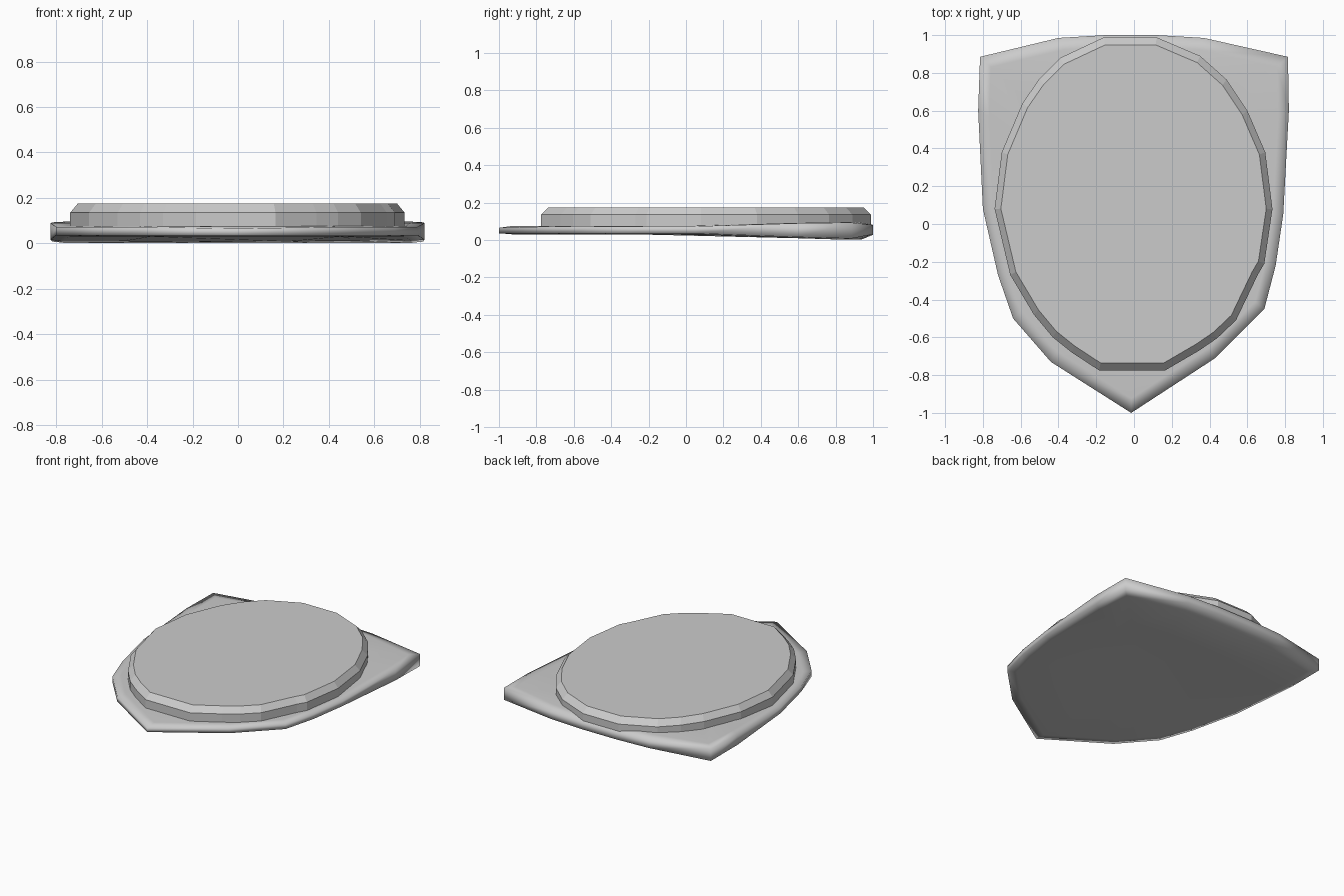
import bpy, bmesh

if "Cube" in bpy.data.objects:
    bpy.data.objects.remove(bpy.data.objects["Cube"])


def loft(name, rings, smooth):
    """Skin stacked rings (bottom to top) and cap both ends."""
    bm = bmesh.new()
    loops = [[bm.verts.new(p) for p in ring] for ring in rings]
    n = len(loops[0])
    for lo, hi in zip(loops, loops[1:]):
        for i in range(n):
            j = (i + 1) % n
            bm.faces.new((lo[i], lo[j], hi[j], hi[i]))
    bm.faces.new(loops[0][::-1])
    bm.faces.new(loops[-1])
    bmesh.ops.recalc_face_normals(bm, faces=bm.faces[:])
    for f in bm.faces:
        f.smooth = smooth
    me = bpy.data.meshes.new(name)
    bm.to_mesh(me)
    bm.free()
    ob = bpy.data.objects.new(name, me)
    bpy.context.collection.objects.link(ob)
    return ob


def step(a, b, v):
    t = min(1, max(0, (v - a) / (b - a)))
    return t * t * (3 - 2 * t)


def scaled(points, s, cy):
    return [(x * s, cy + (y - cy) * s) for x, y in points]


# Shield plate: thicker toward the back corners, thin at the front tip
shield = [(-0.015, -1), (0.43, -0.71), (0.69, -0.45), (0.75, -0.22),
          (0.79, 0.05), (0.82, 0.6), (0.815, 0.885), (0.37, 0.985),
          (0.12, 1), (-0.15, 1), (-0.40, 0.985), (-0.815, 0.885),
          (-0.825, 0.6), (-0.80, 0.08), (-0.72, -0.27), (-0.64, -0.5),
          (-0.44, -0.73)]


def low(y):
    return 0.03 - 0.028 * step(0.15, 0.85, y)


def high(y):
    return 0.076 + 0.02 * step(0.2, 0.75, y)


def edge_low(x, y):
    back = step(0.88, 1.0, y)
    return low(y) + 0.006 + 0.02 * back


def edge_high(x, y):
    return high(y) - 0.003 - 0.012 * step(0.88, 1.0, y) - 0.008 * step(-0.7, -1, y)


inner = scaled(shield, 0.93, 0.1)
core = scaled(shield, 0.6, 0.1)
loft("shield_plate", [
    [(x, y, low(y)) for x, y in core],
    [(x, y, low(y)) for x, y in inner],
    [(x, y, edge_low(x, y)) for x, y in shield],
    [(x, y, edge_high(x, y)) for x, y in shield],
    [(x, y, high(y)) for x, y in inner],
    [(x, y, 0.076) for x, y in core],
], True)

# Raised oval disc with a chamfered rim
oval = [(0.165, -0.775), (0.345, -0.67), (0.44, -0.605), (0.54, -0.51),
        (0.655, -0.27), (0.69, -0.21), (0.733, 0.08), (0.695, 0.38),
        (0.60, 0.6), (0.49, 0.765), (0.35, 0.89), (0.12, 0.988),
        (-0.16, 0.988), (-0.39, 0.88), (-0.50, 0.77), (-0.59, 0.64),
        (-0.70, 0.38), (-0.738, 0.08), (-0.655, -0.27), (-0.53, -0.48),
        (-0.43, -0.60), (-0.33, -0.68), (-0.185, -0.775)]
loft("oval_disc", [
    [(x, y, 0.075) for x, y in oval],
    [(x, y, 0.135) for x, y in oval],
    [(x, y, 0.175) for x, y in scaled(oval, 0.955, 0.1)],
], False)
